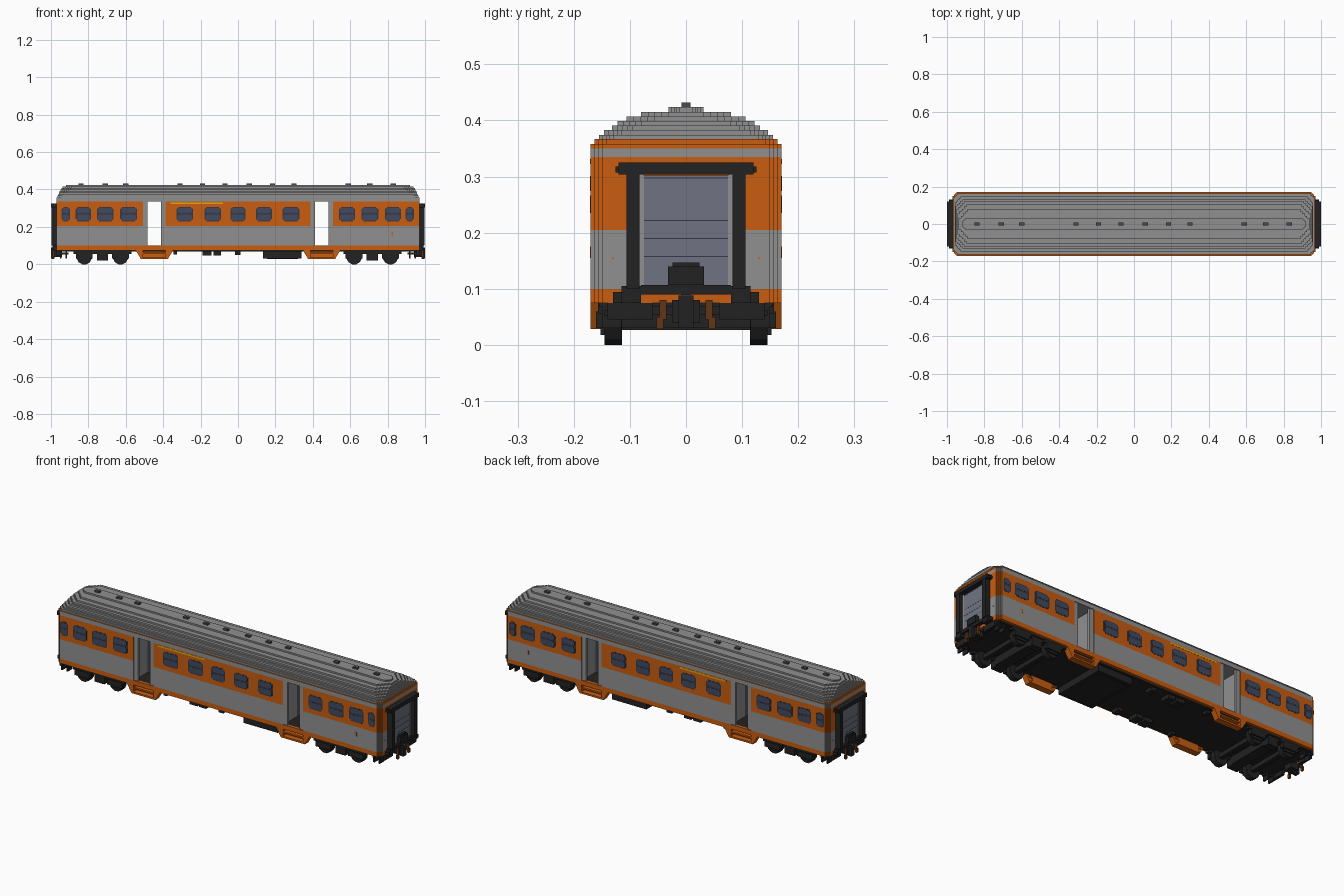
import bpy, bmesh, math

cube = bpy.data.objects.get("Cube")
if cube:
    bpy.data.objects.remove(cube, do_unlink=True)


def material(name, rgb):
    m = bpy.data.materials.new(name)
    m.use_nodes = True
    m.diffuse_color = (*rgb, 1)
    bsdf = next(n for n in m.node_tree.nodes if n.type == 'BSDF_PRINCIPLED')
    bsdf.inputs['Base Color'].default_value = (*rgb, 1)
    return m


ORANGE = material("orange paint", (0.58, 0.11, 0.005))
GREY = material("grey paint", (0.28, 0.28, 0.28))
BLACK = material("black iron", (0.016, 0.016, 0.016))
DOOR = material("blue grey door", (0.16, 0.175, 0.225))
GLASS = material("window blue", (0.055, 0.068, 0.115))
SEAL = material("window frame", (0.035, 0.04, 0.06))
YELLOW = material("yellow stripe", (0.75, 0.38, 0.01))
VENT = material("vent grey", (0.07, 0.07, 0.075))
BROWN = material("brown hose", (0.12, 0.035, 0.008))


def finish(name, bm, *mats):
    bmesh.ops.recalc_face_normals(bm, faces=bm.faces)
    mesh = bpy.data.meshes.new(name)
    bm.to_mesh(mesh)
    bm.free()
    for m in mats:
        mesh.materials.append(m)
    obj = bpy.data.objects.new(name, mesh)
    bpy.context.collection.objects.link(obj)
    return obj


def boxes(name, mat, *specs):
    """One object from boxes given as x0, x1, y0, y1, z0, z1."""
    bm = bmesh.new()
    for x0, x1, y0, y1, z0, z1 in specs:
        vs = bmesh.ops.create_cube(bm, size=1)['verts']
        for v in vs:
            v.co = (x0 + (v.co.x + .5) * (x1 - x0), y0 + (v.co.y + .5) * (y1 - y0),
                    z0 + (v.co.z + .5) * (z1 - z0))
    return finish(name, bm, mat)


def flip_x(*specs):
    return [s for b in specs for s in (b, (-b[1], -b[0], *b[2:]))]


def flip_y(*specs):
    return [s for b in specs for s in (b, (b[0], b[1], -b[3], -b[2], *b[4:]))]


def both(*specs):
    return flip_x(*flip_y(*specs))


def stepped(x0, x1, y0, y1, cut0, cut1, n=3):
    """Rectangle whose corners are cut in small square steps."""
    def corner(x, y, sx, sy, c):
        pts = [(x + sx * c, y)]
        for i in range(n):
            a, b = c * (n - 1 - i) / n, c * (i + 1) / n
            pts += [(x + sx * (c * (n - i) / n), y + sy * b), (x + sx * a, y + sy * b)]
        return pts
    if cut0 + cut1 == 0:
        return [(x0, y0), (x1, y0), (x1, y1), (x0, y1)]
    out = corner(x0, y0, 1, 1, cut0) if cut0 else [(x0, y0)]
    out += corner(x0, y1, 1, -1, cut0)[::-1] if cut0 else [(x0, y1)]
    out += corner(x1, y1, -1, -1, cut1) if cut1 else [(x1, y1)]
    out += corner(x1, y0, -1, 1, cut1)[::-1] if cut1 else [(x1, y0)]
    return out


def prism(bm, outline, lo, hi, upright=False):
    """Extrude an outline along z, or along y when upright."""
    place = (lambda p, h: (p[0], h, p[1])) if upright else (lambda p, h: (p[0], p[1], h))
    a = [bm.verts.new(place(p, lo)) for p in outline]
    b = [bm.verts.new(place(p, hi)) for p in outline]
    bm.faces.new(a)
    bm.faces.new(b)
    for i in range(len(a)):
        j = (i + 1) % len(a)
        bm.faces.new((a[i], a[j], b[j], b[i]))


# Painted body: three sections separated by the entrance vestibules
W, L, DX, VEST = .17, .97, .447, .06
sections = [(-L, -DX - VEST, .02, 0), (-DX + VEST, DX - VEST, 0, 0), (DX + VEST, L, 0, .02)]
for name, mat, z0, z1 in [("lower_orange_band", ORANGE, .075, .10),
                          ("grey_band", GREY, .10, .205),
                          ("window_band", ORANGE, .205, .335)]:
    bm = bmesh.new()
    for x0, x1, c0, c1 in sections:
        prism(bm, stepped(x0, x1, -W, W, c0, c1), z0, z1)
    finish(name, bm, mat)

# Eaves: grey along the sides, orange across the ends
eaves = [("eave_lower", L, W, .335, .350, 0), ("eave_middle", L, W, .350, .358, 1),
         ("eave_upper", .966, .163, .358, .367, 1)]
for name, hx, hy, z0, z1, orange in eaves:
    bm = bmesh.new()
    prism(bm, stepped(-hx, hx, -hy, hy, .02, .02), z0, z1)
    obj = finish(name, bm, GREY, ORANGE)
    if orange:
        for f in obj.data.polygons:
            ledge = f.normal.z > .5 and z1 < .36
            f.material_index = int(abs(f.normal.x) > .5 or ledge)

# Roof: shrinking stepped layers
bm = bmesh.new()
layers = [(.962, .155), (.958, .146), (.955, .132), (.95, .122), (.945, .106), (.937, .08), (.92, .031)]
for i, (hx, hy) in enumerate(layers):
    c = min(.025 + .006 * i, hy * .6)
    prism(bm, stepped(-hx, hx, -hy, hy, c, c, 4), .366 + i * .0082, .3745 + i * .0082)
finish("roof", bm, GREY)
vents = [-.84, -.71, -.6, -.31, -.19, -.07, .06, .185, .3, .59, .705, .83]
boxes("roof_vents", VENT, *[(x - .014, x + .014, -.008, .008, .42, .432) for x in vents])

# Windows: dark frames with an upper and a lower pane
wins = [(-.921, .024), (-.827, .041), (-.71, .045), (-.585, .045), (-.285, .045), (-.135, .045),
        (0, .041), (.138, .043), (.283, .045), (.583, .043), (.705, .045), (.828, .043), (.918, .022)]
frames, panes = bmesh.new(), bmesh.new()
for x, h in wins:
    for s in (-1, 1):
        prism(frames, stepped(x - h, x + h, .23, .306, .011, .011), s * (W - .002), s * (W + .0006), True)
        for z0, z1 in ((.235, .266), (.274, .301)):
            prism(panes, stepped(x - h + .006, x + h - .006, z0, z1, .006, .006, 2),
                  s * (W - .002), s * (W + .0014), True)
finish("window_frames", frames, SEAL)
finish("window_panes", panes, GLASS)

# Painted details on the sides
boxes("class_stripe", YELLOW, *flip_y((-.36, -.08, W - .002, W + .001, .322, .331)))
boxes("side_marker", ORANGE, *flip_y((.822, .83, W - .002, W + .001, .155, .175)))
boxes("end_marker", ORANGE, *both((L - .03, L + .001, .128, .132, .153, .156)))

# Entrances: floor, corner posts, inner partitions and steps
for side, d in (("left", DX), ("right", -DX)):
    a, b = d - VEST, d + VEST
    boxes(side + "_entrance_floor", BLACK, (a, b, -.155, .155, .075, .099))
    boxes(side + "_entrance_sill", ORANGE, *flip_y((a, b, .155, W, .075, .1)))
    boxes(side + "_entrance_posts", GREY,
          *flip_y((a, d - .036, .152, W - .004, .1, .335), (d + .036, b, .152, W - .004, .1, .335)))
    boxes(side + "_partition", GREY, (a, a + .004, -.152, .152, .1, .335), (b - .004, b, -.152, .152, .1, .335))
    boxes(side + "_inner_doors", DOOR, (a + .004, a + .008, -.05, .05, .1, .3), (b - .008, b - .004, -.05, .05, .1, .3))
    boxes(side + "_step_treads", ORANGE,
          *flip_y((d - .07, d + .07, .135, W, .028, .037), (d - .08, d + .08, .135, W - .004, .054, .062)))
    bm = bmesh.new()
    for s in (-1, 1):
        for k in (-1, 1):
            side_plate = [(d + k * .06, .028), (d + k * .072, .028), (d + k * .1, .076), (d + k * .06, .076)]
            prism(bm, side_plate, s * .14, s * W, True)
        prism(bm, [(d - .06, .035), (d + .06, .035), (d + .06, .076), (d - .06, .076)], s * .135, s * .141, True)
    finish(side + "_step_sides", bm, ORANGE)

# Gangway ends: door with panel seams, black surround and fall plate
boxes("end_doors", DOOR, *flip_x((L - .002, L + .005, -.076, .076, .107, .302)))
boxes("end_door_trim", GREY, *both((L - .002, L + .007, .075, .083, .1, .305)))
boxes("end_door_seams", SEAL,
      *flip_x(*[(L, L + .0055, -.075, .075, z, z + .0015) for z in (.157, .189, .221, .297)]))
boxes("gangway_surround", BLACK,
      *both((L - .004, .998, .083, .106, .1, .31), (L - .004, .992, .08, .115, .075, .105),
            (L - .004, .988, .106, .13, .075, .094)),
      *flip_x((L - .004, 1, -.12, .12, .304, .325), (L - .004, .99, -.126, .126, .307, .318),
              (L - .004, .99, -.08, .08, .09, .107)))
boxes("fall_plate", BLACK, *flip_x((L, .995, -.032, .032, .107, .14), (L, .99, -.024, .024, .14, .147)))

# Couplers, hoses and buffer hangers
boxes("couplers", BLACK, *flip_x((.94, .985, -.025, .025, .04, .08), (.98, 1, -.013, .013, .03, .088)))
boxes("coupler_hooks", VENT, *flip_x((.985, 1, -.009, .009, .075, .09)))
boxes("brake_hoses", BROWN, *both((.982, .992, .035, .047, .045, .08), (.984, .994, .04, .053, .028, .05)))
boxes("end_hangers", BLACK,
      *both((.945, .953, .115, .15, .03, .078), (.914, .922, .115, .15, .03, .078),
            (.905, .96, .12, .145, .052, .062), (.955, .97, .06, .14, .045, .078)))

# Underframe and equipment boxes
boxes("underframe", BLACK, (-.955, .955, -.155, .155, .068, .08))
boxes("equipment_boxes", BLACK, (.135, .34, -.145, .145, .032, .075), (.155, .32, -.13, .13, .028, .034),
      *flip_y((-.345, -.325, .11, .145, .053, .075), (-.19, -.142, .09, .145, .047, .075),
              (-.132, -.09, .09, .145, .047, .075), (-.016, .014, .1, .145, .05, .075)))

# Bogies: wheelsets, side frames and bolsters
for side, c in (("left", .718), ("right", -.725)):
    bm = bmesh.new()
    parts, axles = [], []
    for x in (c - .097, c + .097):
        for s in (-1, 1):
            rim = [(x + .042 * math.cos(math.radians(i * 30 + 15)),
                    .041 + .0425 * math.sin(math.radians(i * 30 + 15))) for i in range(12)]
            prism(bm, rim, s * .114, s * .145, True)
        parts += flip_y((x - .058, x + .058, .135, .157, .056, .076), (x - .045, x + .045, .14, .16, .03, .06),
                        (x - .03, x + .03, .14, .152, .018, .032))
        axles.append((x - .012, x + .012, -.12, .12, .03, .054))
    finish(side + "_bogie_wheels", bm, BLACK)
    boxes(side + "_bogie_axles", BLACK, *axles)
    boxes(side + "_bogie_frame", BLACK, *parts, (c - .03, c + .03, -.15, .15, .027, .07),
          *flip_y((c - .03, c + .03, .115, .15, .02, .06), (c - .1, c + .1, .125, .15, .056, .07)))
